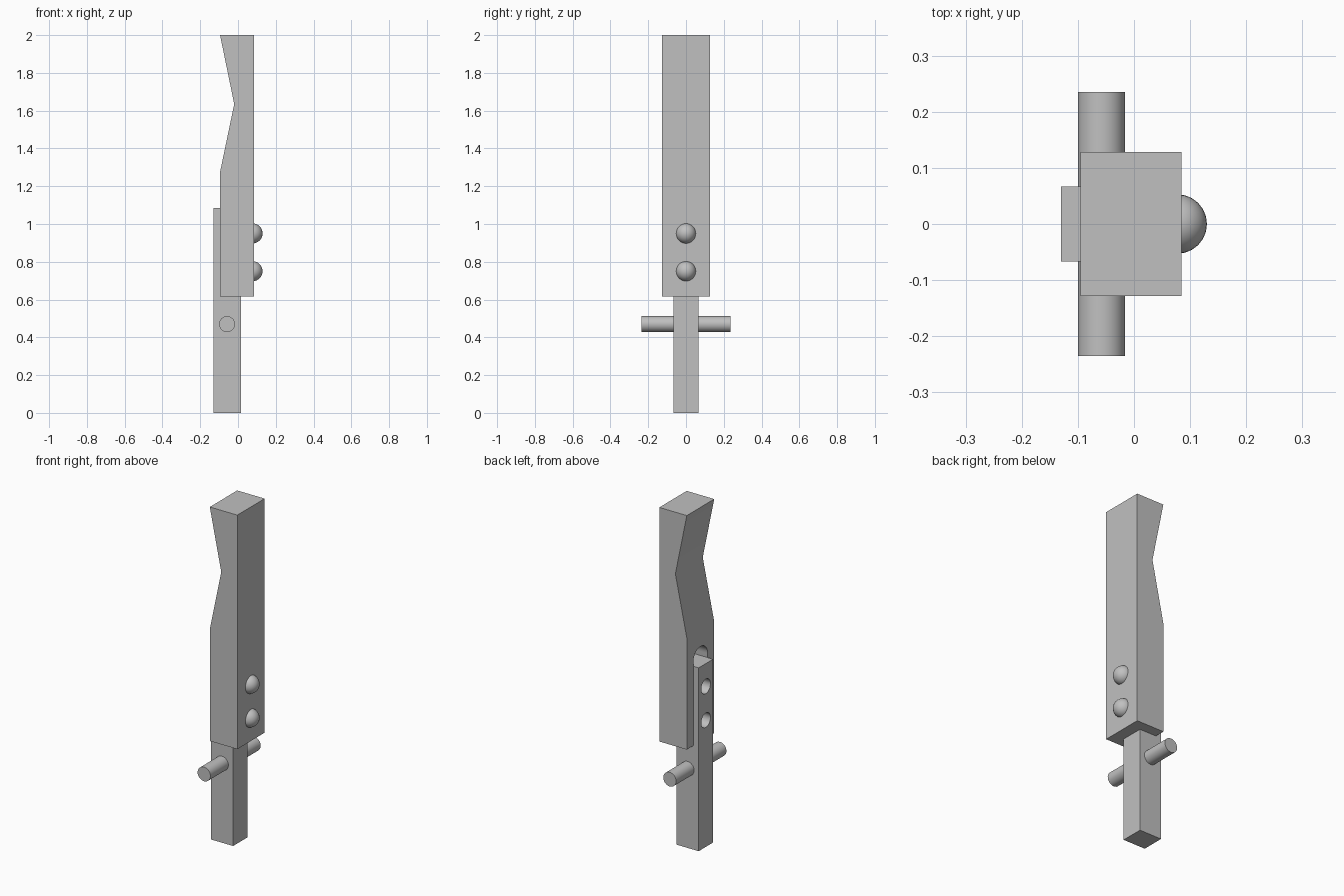
import bpy
import bmesh
import math
from mathutils import Matrix, Vector

old = bpy.data.objects.get("Cube")
if old:
    bpy.data.objects.remove(old, do_unlink=True)

grey = bpy.data.materials.new("plain grey")
grey.use_nodes = True
GREY = (0.53, 0.53, 0.53, 1)
grey.diffuse_color = GREY
grey.node_tree.nodes["Principled BSDF"].inputs["Base Color"].default_value = GREY


def finish(name, bm, helper=False):
    """Turn a bmesh into a named object."""
    bmesh.ops.recalc_face_normals(bm, faces=bm.faces)
    mesh = bpy.data.meshes.new(name)
    bm.to_mesh(mesh)
    bm.free()
    mesh.materials.append(grey)
    obj = bpy.data.objects.new(name, mesh)
    bpy.context.collection.objects.link(obj)
    obj.hide_render = helper
    return obj


def prism(name, points, push, helper=False):
    """Extrude a closed outline of 3D points along a vector."""
    bm = bmesh.new()
    face = bm.faces.new([bm.verts.new(p) for p in points])
    side = bmesh.ops.extrude_face_region(bm, geom=[face])["geom"]
    bmesh.ops.translate(bm, vec=push,
                        verts=[v for v in side if isinstance(v, bmesh.types.BMVert)])
    return finish(name, bm, helper)


def rod(name, centre, radius, length, axis, helper=False):
    bm = bmesh.new()
    turn = Vector((0, 0, 1)).rotation_difference(Vector(axis)).to_matrix().to_4x4()
    bmesh.ops.create_cone(bm, cap_ends=True, segments=32, radius1=radius, radius2=radius,
                          depth=length, matrix=Matrix.Translation(centre) @ turn)
    return finish(name, bm, helper)


def apply_cuts(obj, cutters):
    """Bake the boolean cuts, then drop the cutters."""
    for c in cutters:
        m = obj.modifiers.new("cut", 'BOOLEAN')
        m.operation = 'DIFFERENCE'
        m.solver = 'EXACT'
        m.object = c
    graph = bpy.context.evaluated_depsgraph_get()
    obj.data = bpy.data.meshes.new_from_object(obj.evaluated_get(graph))
    obj.modifiers.clear()
    for c in cutters:
        bpy.data.objects.remove(c, do_unlink=True)


def smooth(obj):
    bpy.ops.object.select_all(action='DESELECT')
    obj.select_set(True)
    bpy.context.view_layer.objects.active = obj
    bpy.ops.object.shade_smooth_by_angle(angle=math.radians(35))


HALF = 0.067           # half width of the bar and its slot
BOLT_HEIGHTS = (0.75, 0.95)

# Notched upper block
outline = [(-0.095, 0.615), (0.085, 0.615), (0.085, 2), (-0.095, 2),
           (-0.02, 1.635), (-0.095, 1.275)]
block = prism("notched_block", [(x, -0.128, z) for x, z in outline], (0, 0.256, 0))

# Round-topped slot that receives the bar
arch = [(HALF * math.cos(a), 1.11 + HALF * math.sin(a))
        for a in (math.pi * i / 16 for i in range(17))]
slot_outline = [(-HALF, 0.5), (HALF, 0.5)] + arch
slot = prism("slot_cutter", [(-0.3, y, z) for y, z in slot_outline], (0.315, 0, 0), True)
apply_cuts(block, [slot])
smooth(block)

# Lower bar with two bolt holes
bar = prism("lower_bar", [(-0.13, -HALF, 0), (0.015, -HALF, 0),
                          (0.015, HALF, 0), (-0.13, HALF, 0)], (0, 0, 1.085))
apply_cuts(bar, [rod("hole_cutter", (-0.06, 0, z), 0.043, 0.4, (1, 0, 0), True)
                 for z in BOLT_HEIGHTS])
smooth(bar)

# Cross pin through the bar
smooth(rod("cross_pin", (-0.058, 0, 0.47), 0.042, 0.47, (0, 1, 0)))

# Domed bolt heads
for label, z in zip(("lower", "upper"), BOLT_HEIGHTS):
    bm = bmesh.new()
    bmesh.ops.create_uvsphere(bm, u_segments=24, v_segments=16, radius=0.053,
                              matrix=Matrix.Translation((0.077, 0, z)))
    bmesh.ops.bisect_plane(bm, geom=bm.verts[:] + bm.edges[:] + bm.faces[:],
                           plane_co=(0.08, 0, z), plane_no=(1, 0, 0), clear_inner=True)
    bmesh.ops.holes_fill(bm, edges=[e for e in bm.edges if e.is_boundary])
    smooth(finish(label + "_bolt_head", bm))
